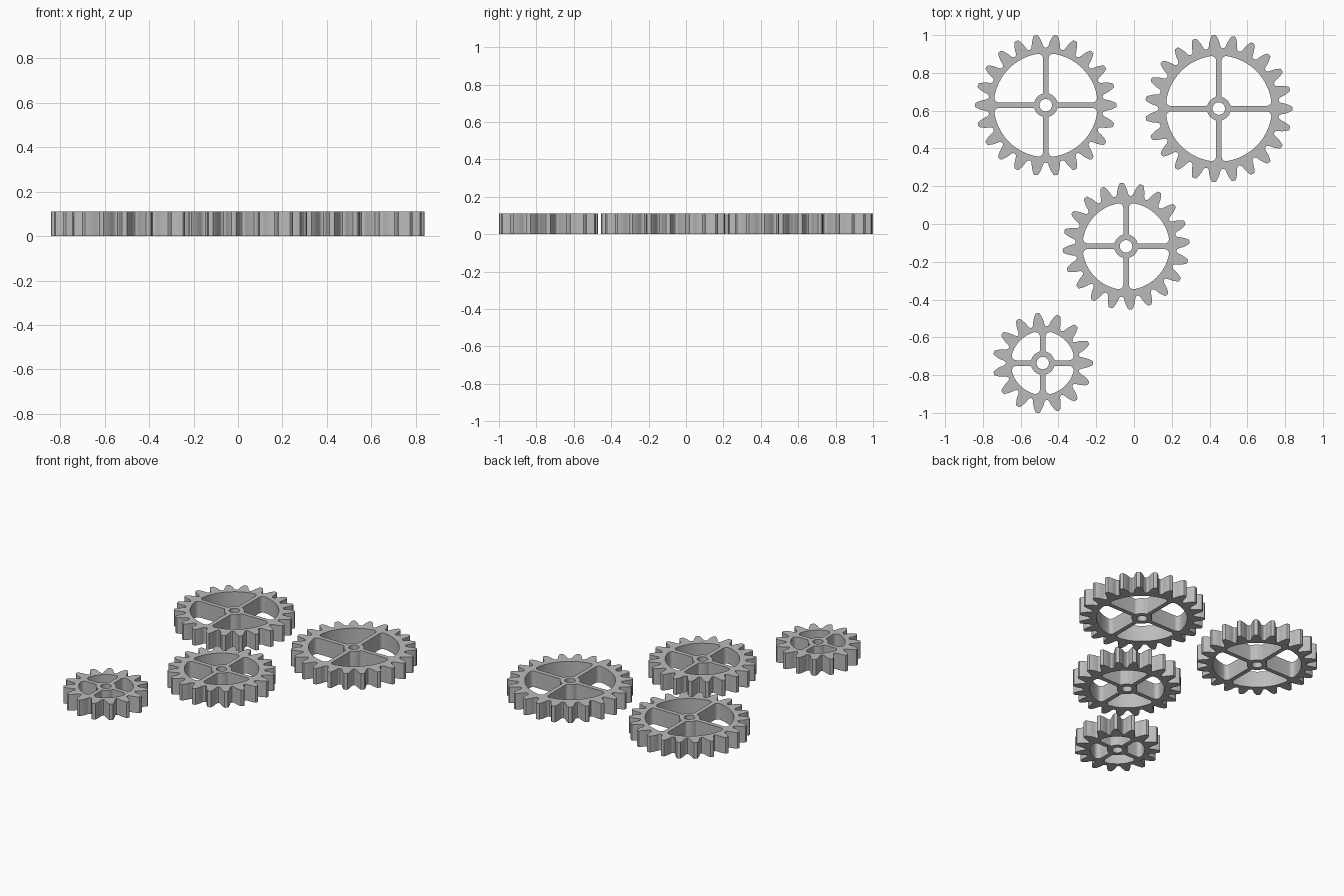
import bpy, bmesh, math
from math import pi, sin, cos, atan2, sqrt

if "Cube" in bpy.data.objects:
    bpy.data.objects.remove(bpy.data.objects["Cube"])

HEIGHT = 0.11
HUB, BORE, SPOKE = 0.063, 0.033, 0.0145   # hub radius, bore radius, spoke half width

grey = bpy.data.materials.new("grey")
grey.diffuse_color = (0.5, 0.5, 0.5, 1)
grey.use_nodes = True
grey.node_tree.nodes["Principled BSDF"].inputs["Base Color"].default_value = grey.diffuse_color

# Half tooth: (radial offset from pitch circle, half width), both in modules
FLANK = [(1.0, 0.22), (0.93, 0.37), (0.6, 0.54), (0.3, 0.67), (0, 0.785),
         (-0.4, 0.89), (-0.75, 0.95), (-1.0, 1.03), (-1.17, 1.17)]


def arc(cx, cy, r, a0, a1, n):
    return [(cx + r * cos(a0 + (a1 - a0) * i / n),
             cy + r * sin(a0 + (a1 - a0) * i / n)) for i in range(n + 1)]


def turn(pts, a):
    return [(x * cos(a) - y * sin(a), x * sin(a) + y * cos(a)) for x, y in pts]


def toothed_outline(radius, teeth, phase):
    m = radius / (teeth / 2 + 1)
    pitch = m * teeth / 2
    half = [(pitch + o * m, w * m / (pitch + o * m)) for o, w in FLANK]
    tooth = [(r, -a) for r, a in reversed(half)] + half
    tooth.append((pitch - 1.25 * m, pi / teeth))        # valley floor
    return [(r * cos(a + phase + k * 2 * pi / teeth), r * sin(a + phase + k * 2 * pi / teeth))
            for k in range(teeth) for r, a in tooth]


def opening(rim, f=0.025, g=0.009):
    """Rounded quarter window between two spokes, the hub and the rim."""
    w = SPOKE
    hx, hy = w + g, sqrt((HUB + g) ** 2 - (w + g) ** 2)
    rx, ry = w + f, sqrt((rim - f) ** 2 - (w + f) ** 2)
    ah, ar = atan2(hy, hx), atan2(ry, rx)
    side = arc(hx, hy, g, ah + pi, pi, 5) + arc(rx, ry, f, pi, ar, 7)
    mirrored = [(y, x) for x, y in reversed(side)]
    outer = arc(0, 0, rim, ar, pi / 2 - ar, 16)[1:-1]
    inner = arc(0, 0, HUB, pi / 2 - ah, ah, 6)[1:-1]
    return side + outer + mirrored + inner


def gear(name, x, y, radius, teeth, rim, phase=0.0):
    # Flat filled outline with holes, extruded to full height
    curve = bpy.data.curves.new(name, 'CURVE')
    curve.dimensions = '2D'
    curve.fill_mode = 'BOTH'
    curve.extrude = HEIGHT / 2
    loops = [toothed_outline(radius, teeth, phase), arc(0, 0, BORE, 0, 2 * pi, 32)[:-1]]
    loops += [turn(opening(rim), k * pi / 2) for k in range(4)]
    for pts in loops:
        s = curve.splines.new('POLY')
        s.points.add(len(pts) - 1)
        for p, (px, py) in zip(s.points, pts):
            p.co = (px, py, 0, 1)
        s.use_cyclic_u = True
    obj = bpy.data.objects.new(name, curve)
    bpy.context.collection.objects.link(obj)
    obj.location = (x, y, HEIGHT / 2)
    bpy.ops.object.select_all(action='DESELECT')
    obj.select_set(True)
    bpy.context.view_layer.objects.active = obj
    bpy.ops.object.convert(target='MESH')
    obj = bpy.context.object
    # Weld caps to walls
    bm = bmesh.new()
    bm.from_mesh(obj.data)
    bmesh.ops.remove_doubles(bm, verts=bm.verts, dist=0.0001)
    bmesh.ops.recalc_face_normals(bm, faces=bm.faces)
    bm.to_mesh(obj.data)
    bm.free()
    obj.data.materials.clear()
    obj.data.materials.append(grey)
    bpy.ops.object.shade_smooth_by_angle(angle=math.radians(30))


gear("back_left_gear", -0.467, 0.629, 0.374, 22, 0.275)
gear("back_right_gear", 0.449, 0.611, 0.390, 23, 0.281)
gear("middle_gear", -0.042, -0.118, 0.336, 20, 0.231, math.radians(4))
gear("front_gear", -0.483, -0.736, 0.265, 15, 0.169)
